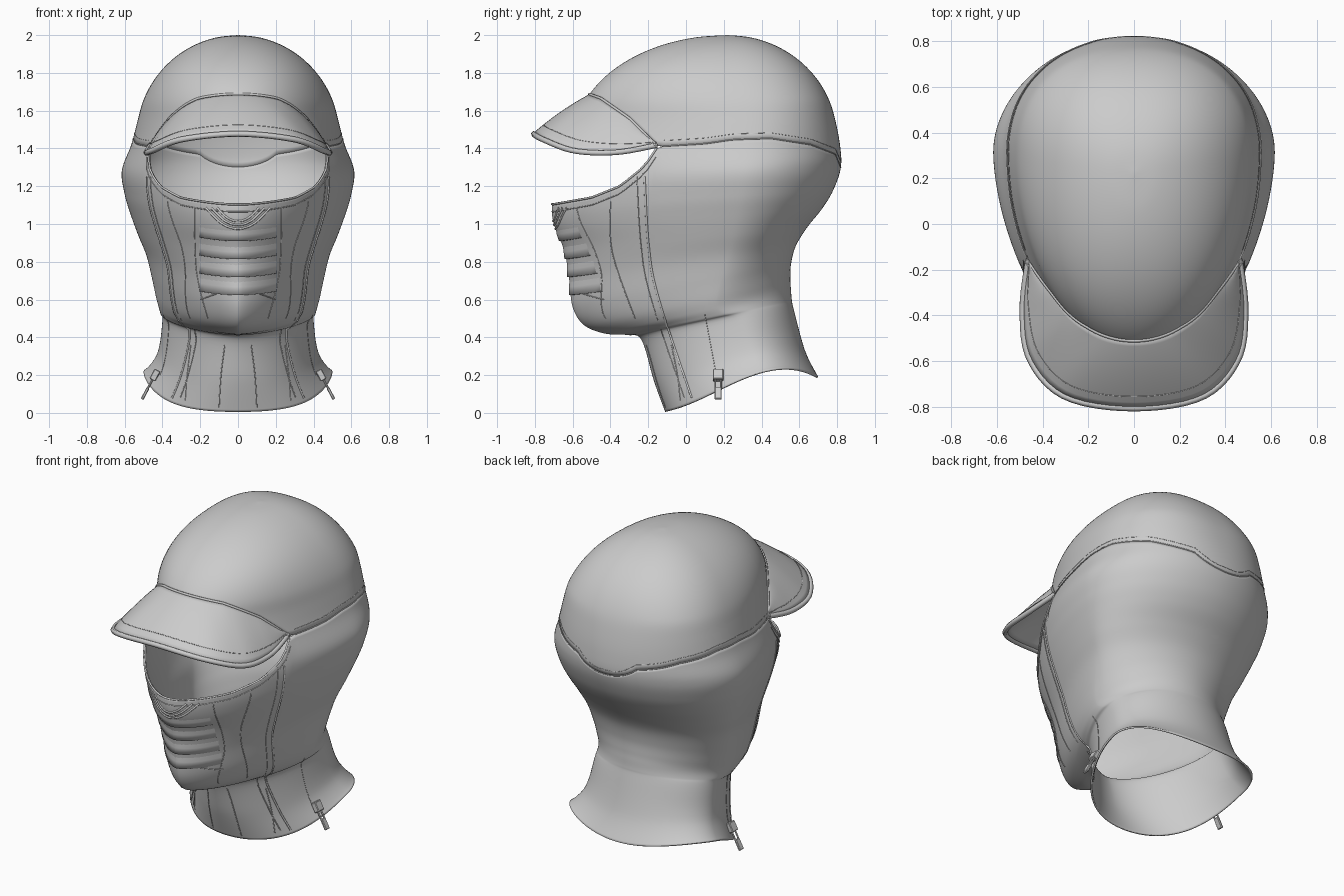
import bpy, bmesh, math
from mathutils import Vector, Matrix
from mathutils.bvhtree import BVHTree

if "Cube" in bpy.data.objects:
    bpy.data.objects.remove(bpy.data.objects["Cube"])

# Head profile rings: front y, front z, back y, back z, half width; the dome follows an ellipse
RINGS = [
    (-.11, .005, .70, .19, .50), (-.17, .17, .63, .33, .43), (-.235, .385, .57, .55, .40),
    (-.31, .412, .56, .60, .41), (-.43, .42, .556, .65, .42), (-.54, .465, .553, .70, .435),
    (-.60, .56, .555, .78, .455), (-.62, .72, .58, .88, .485), (-.645, .86, .64, .98, .53),
    (-.70, 1.0, .72, 1.08, .57), (-.71, 1.11, .78, 1.18, .60), (-.69, 1.25, .82, 1.30, .615),
    (-.645, 1.42, .815, 1.42, .565)]
for i in range(8):
    a = .183 + (math.pi / 2 - .183) * i / 7
    k, z = math.cos(a), 1.45 + .55 * math.sin(a)
    RINGS.append((.22 - .81 * k, z, .22 + .58 * k, z, .54 * k))
# Every fourth ring: y of the widest point, roundness of the front
SHAPE = [(.40, 2.05), (.17, 1.45), (.26, 1.6), (.32, 1.75), (.25, 2.15), (.22, 2)]
# Lower and upper edges of the eye opening (y, z); both run on as the cap seam
SEAM = [(-.15, 1.41), (.1, 1.425), (.25, 1.447), (.45, 1.453), (.66, 1.42), (.79, 1.37), (.82, 1.30)]
LOW = [(-.7, 1.105), (-.5, 1.14), (-.35, 1.2), (-.22, 1.305)] + SEAM
HIGH = [(-.52, 1.69), (-.45, 1.665), (-.3, 1.56)] + SEAM
COLS, TOP = 144, len(RINGS) - 1


def spline(pts, t):
    """Catmull-Rom through pts, t in point-index units."""
    n = len(pts) - 1
    i = max(0, min(int(t), n - 1))
    f = t - i
    quad = zip(pts[max(i - 1, 0)], pts[i], pts[i + 1], pts[min(i + 2, n)])
    return [.5 * (2 * b + (c - a) * f + (2 * a - 5 * b + 4 * c - d) * f * f
                  + (3 * b - a - 3 * c + d) * f ** 3) for a, b, c, d in quad]


def lerp(table, y):
    if y <= table[0][0]:
        return table[0][1]
    for (a, za), (b, zb) in zip(table, table[1:]):
        if y <= b:
            return za + (zb - za) * (y - a) / (b - a)
    return table[-1][1]


def surf(u, v):
    """Point on the head: u turns from the front, v climbs the rings."""
    yf, zf, yb, zb, w = spline(RINGS, v)
    yw, p = spline(SHAPE, v / 4)
    s, c = math.sin(u), math.cos(u)
    if c < 0:
        p = 1.95 + .4 * max(0, min(1, (v - 11) / 3))
    x = math.copysign(max(w, 0) * abs(s) ** (2 / p), s)
    y = yw + ((yf if c >= 0 else yb) - yw) * abs(c) ** (2 / p)
    t = (y - yf) / (yb - yf) if yb - yf > 1e-5 else 0
    bow = .66 * max(0, 1 - v / 1.5)
    return Vector((x, y, zf + (zb - zf) * t + bow * t * t * (1 - t)))


def solve(u, table, dz=0):
    a, b = 5.0, TOP - .001
    for _ in range(26):
        m = (a + b) / 2
        p = surf(u, m)
        if p.z > lerp(table, p.y) + dz:
            b = m
        else:
            a = m
    return a


def add(name, me):
    ob = bpy.data.objects.new(name, me)
    bpy.context.collection.objects.link(ob)
    return ob


def grid(name, rows, closed=False, thick=0):
    bm = bmesh.new()
    vs = [[bm.verts.new(p) for p in r] for r in rows]
    n = len(rows[0])
    for a, b in zip(vs, vs[1:]):
        for c in range(n if closed else n - 1):
            d = (c + 1) % n
            bm.faces.new((a[c], a[d], b[d], b[c]))
    bmesh.ops.remove_doubles(bm, verts=bm.verts, dist=1e-5)
    me = bpy.data.meshes.new(name)
    bm.to_mesh(me)
    bm.free()
    me.shade_smooth()
    ob = add(name, me)
    if thick:
        m = ob.modifiers.new("thickness", 'SOLIDIFY')
        m.thickness, m.offset = thick, -1
    return ob


def tube(name, pts, r, closed=False):
    cu = bpy.data.curves.new(name, 'CURVE')
    cu.dimensions, cu.bevel_depth, cu.bevel_resolution, cu.use_fill_caps = '3D', r, 1, True
    sp = cu.splines.new('POLY')
    sp.points.add(len(pts) - 1)
    sp.use_cyclic_u = closed
    for q, p in zip(sp.points, pts):
        q.co = (*p, 1)
    tmp = bpy.data.objects.new(name + "_curve", cu)
    me = bpy.data.meshes.new_from_object(tmp)
    bpy.data.objects.remove(tmp)
    me.shade_smooth()
    add(name, me)


# Hood (neck, jaw, face mask, back) and cap dome, split along the opening and seam
US = [2 * math.pi * i / COLS for i in range(COLS)]
vlo = [solve(u, LOW) for u in US]
vhi = [solve(u, HIGH) for u in US]
hood = grid("hood", [[surf(u, v * i / 80) for u, v in zip(US, vlo)] for i in range(81)], True, .01)
cap = grid("cap", [[surf(u, v + (TOP - v) * i / 40) for u, v in zip(US, vhi)] for i in range(41)], True, .01)
hood_edge = [surf(u, v) for u, v in zip(US, vlo)]
cap_edge = [surf(u, v) for u, v in zip(US, vhi)]
order = range(-COLS // 2, COLS // 2)

# Opening trim, cap seam with its stitch line
front = [i for i in order if hood_edge[i].y < -.145]
tube("opening_trim", [hood_edge[i] for i in front], .006)
tube("opening_trim_seam", [surf(US[i], solve(US[i], LOW, -.04)) for i in front], .003)
back = [i for i in range(COLS) if cap_edge[i].y > -.15]
tube("cap_seam", [cap_edge[i] for i in back], .003)
tube("cap_stitch", [surf(US[i], solve(US[i], HIGH, .03)) for i in back], .0015)

# Brim with rolled edge
OUTER = [(0, -.805, 1.485), (.3, -.755, 1.455), (.455, -.59, 1.395), (.485, -.37, 1.387), (.46, -.155, 1.425)]
OUTER = [(-x, y, z) for x, y, z in OUTER[:0:-1]] + OUTER
inner = [cap_edge[i] for i in order if cap_edge[i].y < -.145]
n = len(inner)
outer = [Vector(spline(OUTER, 8 * k / (n - 1))) for k in range(n)]
rows = []
for j in range(13):
    t = j / 12
    rows.append([o.lerp(i, t) + Vector((0, 0, .05 * t * (1 - t))) for o, i in zip(outer, inner)])
grid("brim", rows, thick=.018)
tube("brim_edge", [p - Vector((0, 0, .008)) for p in outer], .016)
tube("brim_joint", inner, .008)
tube("brim_stitch", rows[2], .002)

# Seams projected on the hood from the front (x, z) or the side (y, z)
bm = bmesh.new()
bm.from_mesh(hood.data)
bvh = BVHTree.FromBMesh(bm)
bm.free()


def project(a, b, side=False):
    o, d = (Vector((2, a, b)), Vector((-1, 0, 0))) if side else (Vector((a, -2, b)), Vector((0, 1, 0)))
    return bvh.ray_cast(o, d)[0]


def seam(name, pts, side=False, r=.003):
    n = 12 * (len(pts) - 1)
    hit = [h for h in (project(*spline(pts, i / 12), side) for i in range(n + 1)) if h]
    tube(name, hit, r)
    if abs(hit[0].x + hit[-1].x) > .01:
        tube(name + "_mirrored", [Vector((-h.x, h.y, h.z)) for h in hit], r)


SIDE = [(-.22, 1.25), (-.2, .9), (-.15, .62), (.03, .08)]
seam("mask_side_seam", SIDE, True, .006)
seam("mask_side_stitch", [(y - .04, z) for y, z in SIDE], True)
seam("cheek_seam", [(-.40, 1.12), (-.39, .85), (-.27, .5)], True)
seam("zip_line", [(.10, .52), (.16, .2)], True, .002)
seam("mask_panel_seam", [(.23, 1.09), (.22, .75), (.16, .5)])
for x in (.07, .25):
    seam("throat_seam", [(x, .36), (x + .02, .2), (x + .03, x * .2 + .015)])
seam("chin_seam", [(-.2, .6), (0, .655), (.2, .6)])
for k in range(3):
    w, z = .17 - .03 * k, .975 + .02 * k
    seam("nose_fold", [(w * q, z + (1.085 - z) * q * q) for q in (-1, -.5, 0, .5, 1)], r=.006)

# Overlapping breathing pleats down the front of the mask
for k in range(4):
    top, low = 1.0 - .09 * k, .93 - .095 * k
    rows = []
    for t, off in [(1.02, -.004), (1, .009), (.5, .005), (0, -.003)]:
        rows.append([])
        for i in range(17):
            q = i / 8 - 1
            z = top + (low - top) * t - .02 * (1 - q * q)
            rows[-1].append(project(.205 * q, z) - Vector((0, off, 0)))
    grid("mask_pleat", rows)

# Zip sliders with hanging pulls, one on each side
for s in (1, -1):
    bm = bmesh.new()
    for y, z, sx, sy, sz in [(0, 0, .035, .055, .06), (-.015, -.055, .012, .01, .07),
                             (.015, -.055, .012, .01, .07), (0, -.11, .016, .038, .07)]:
        bmesh.ops.create_cube(bm, size=1, matrix=Matrix.Translation((0, y, z)) @ Matrix.Diagonal((sx, sy, sz, 1)))
    bmesh.ops.bevel(bm, geom=bm.edges[:], offset=.004, segments=1, affect='EDGES')
    bmesh.ops.transform(bm, verts=bm.verts, matrix=Matrix.Translation((s * .44, .17, .2))
                        @ Matrix.Diagonal((s, 1, 1, 1)) @ Matrix.Rotation(math.radians(-28), 4, 'Y'))
    bmesh.ops.recalc_face_normals(bm, faces=bm.faces)
    me = bpy.data.meshes.new("zip_pull")
    bm.to_mesh(me)
    bm.free()
    add("zip_pull", me)
